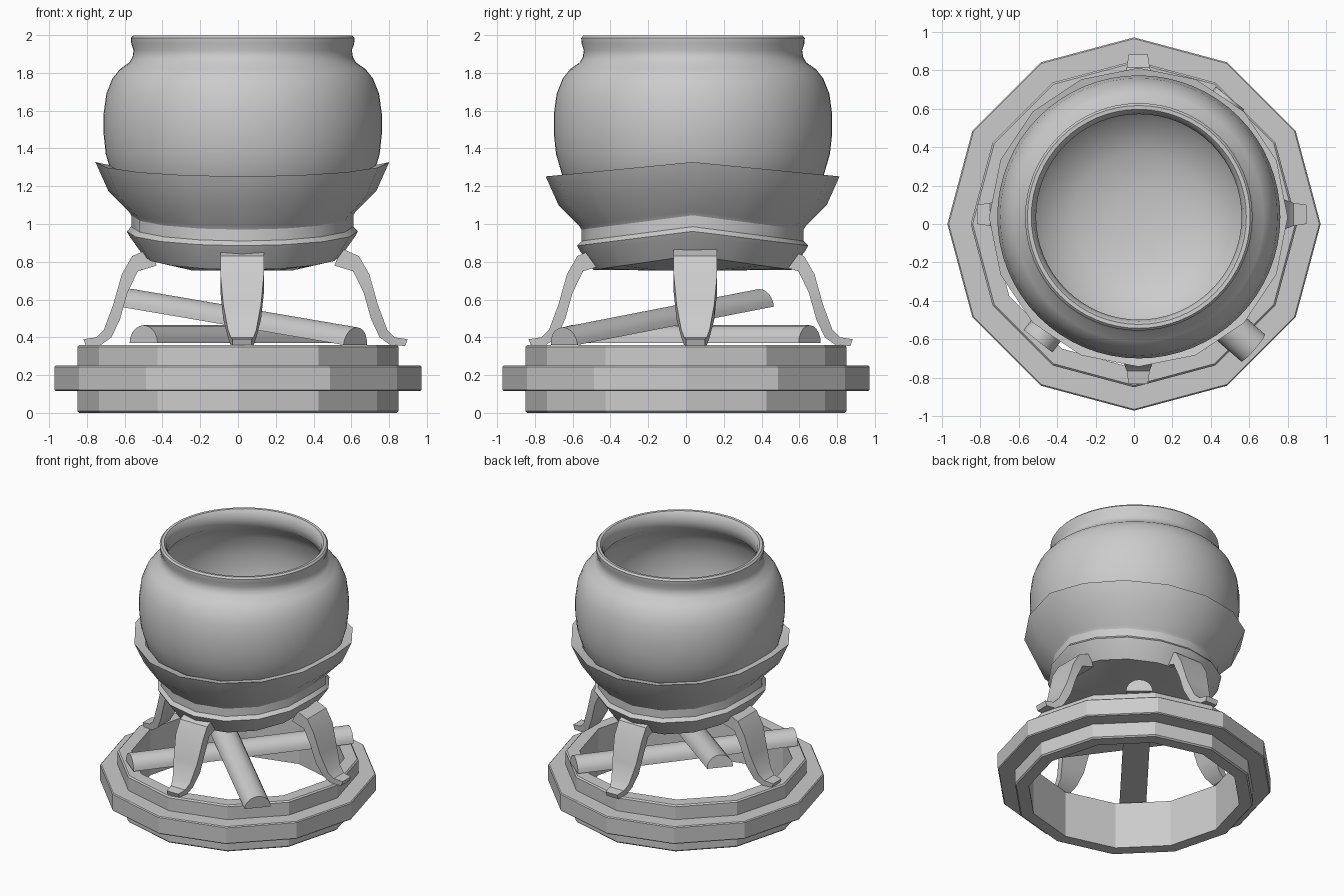
import bpy, bmesh
from math import sin, cos, pi, radians
from mathutils import Vector

if "Cube" in bpy.data.objects:
    bpy.data.objects.remove(bpy.data.objects["Cube"])


def make(name, verts, faces, smooth=None):
    me = bpy.data.meshes.new(name)
    me.from_pydata(verts, [], faces)
    bm = bmesh.new()
    bm.from_mesh(me)
    bmesh.ops.remove_doubles(bm, verts=bm.verts, dist=1e-5)
    bmesh.ops.recalc_face_normals(bm, faces=bm.faces)
    bm.to_mesh(me)
    bm.free()
    ob = bpy.data.objects.new(name, me)
    bpy.context.collection.objects.link(ob)
    if smooth:
        bpy.ops.object.select_all(action='DESELECT')
        ob.select_set(True)
        bpy.context.view_layer.objects.active = ob
        bpy.ops.object.shade_smooth_by_angle(angle=radians(smooth))
    return ob


def lathe(name, profile, n, centre=(0, 0), closed=False, fold=0, smooth=None):
    """Revolve (r, z) points; fold lifts the sides along the y = 0 line."""
    verts, faces = [], []
    for r, z in profile:
        for i in range(n):
            a = 2 * pi * i / n
            lift = fold * (1 - abs(sin(a))) * (r > 0.3)
            verts.append((centre[0] + r * cos(a), centre[1] + r * sin(a), z + lift))
    m = len(profile)
    for k in range(m if closed else m - 1):
        a, b = k * n, (k + 1) % m * n
        for i in range(n):
            j = (i + 1) % n
            faces.append((a + i, a + j, b + j, b + i))
    return make(name, verts, faces, smooth)


def loft(name, rings, smooth=None):
    n, verts = len(rings[0]), [p for r in rings for p in r]
    faces = [tuple(range(n)), tuple(range(len(verts) - n, len(verts)))]
    for k in range(len(rings) - 1):
        for i in range(n):
            j = (i + 1) % n
            faces.append((k * n + i, k * n + j, k * n + n + j, k * n + n + i))
    return make(name, verts, faces, smooth)


# Stepped twelve-sided base ring
lathe("base_ring", [
    (.75, 0), (.84, 0), (.85, .01), (.85, .115), (.965, .115), (.972, .122),
    (.972, .243), (.965, .25), (.85, .25), (.85, .35), (.84, .36), (.75, .36)],
    12, closed=True)

# Round pot with rolled rim and deep hollow
lathe("pot", [
    (0, .88), (.38, .90), (.52, 1.01), (.62, 1.13), (.69, 1.25), (.725, 1.37),
    (.737, 1.48), (.737, 1.58), (.722, 1.69), (.69, 1.77), (.65, 1.82),
    (.60, 1.855), (.583, 1.885), (.578, 1.92), (.59, 1.955), (.592, 1.985),
    (.58, 1.998), (.56, 1.997), (.546, 1.98), (.535, 1.93), (.545, 1.87),
    (.61, 1.81), (.66, 1.73), (.69, 1.58), (.68, 1.42), (.62, 1.22),
    (.50, 1.06), (.34, .97), (.16, .94), (0, .93)],
    64, centre=(.025, .037), smooth=40)

# Faceted cradle whose sides are lifted into a fold
lathe("cradle", [
    (0, .755), (.27, .755), (.525, .757), (.598, .86), (.612, .885),
    (.588, .91), (.588, .97), (.60, .99), (.71, 1.10), (.778, 1.252),
    (.70, 1.235)],
    16, centre=(.023, .035), fold=.076, smooth=30)

# Four curved legs: outer r, z, inner r, z, half width
LEG = [(.51, .87, .47, .78, .115), (.60, .83, .57, .75, .115),
       (.655, .735, .625, .637, .115), (.70, .575, .665, .495, .10),
       (.75, .44, .71, .40, .075), (.79, .40, .77, .357, .06),
       (.858, .39, .845, .355, .05)]
for q, side in enumerate(("right", "back", "left", "front")):
    c, s = round(cos(q * pi / 2)), round(sin(q * pi / 2))
    ox, oy = (.04, .05) if c else (.022, .025)

    def place(r, w, z):
        return (ox + r * c - w * s, oy + r * s + w * c, z)
    loft(side + "_leg", [[place(ro, -w, zo), place(ro, w, zo),
                          place(ri, w, zi), place(ri, -w, zi)]
                         for ro, zo, ri, zi, w in LEG], smooth=30)


# Split logs lying flat side down
def log(name, a, b, radius=.094):
    a, b = Vector(a), Vector(b)
    d = (b - a).normalized()
    across = d.cross(Vector((0, 0, 1))).normalized()
    up = across.cross(d)
    arc = [across * radius * cos(pi * i / 10) + up * radius * sin(pi * i / 10)
           for i in range(11)]
    loft(name, [[p + v for v in arc] for p in (a, b)], smooth=40)


log("ground_log", (-.50, -.61, .37), (.50, .655, .37))
log("leaning_log", (.62, -.645, .36), (-.57, .395, .563))
